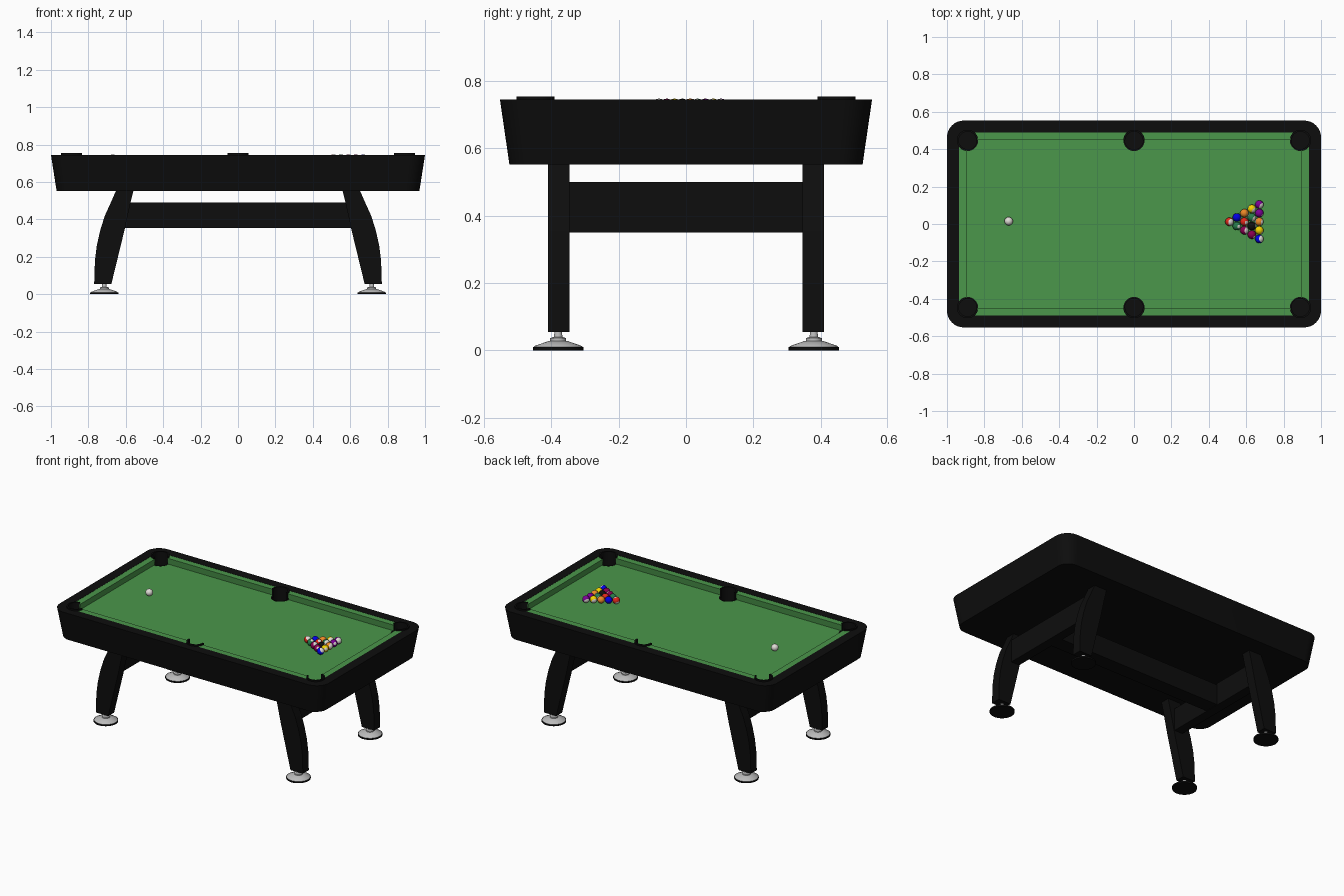
import bpy, bmesh, math, random
from mathutils import Vector, Euler

random.seed(4)
if "Cube" in bpy.data.objects:
    bpy.data.objects.remove(bpy.data.objects["Cube"])

BED_Z, RAIL_Z = 0.703, 0.745


def material(name, rgb, rough=0.6):
    m = bpy.data.materials.new(name)
    m.use_nodes = True
    m.diffuse_color = (*rgb, 1)
    shader = m.node_tree.nodes["Principled BSDF"]
    shader.inputs["Base Color"].default_value = (*rgb, 1)
    shader.inputs["Roughness"].default_value = rough
    return m


black = material("black_lacquer", (0.004, 0.004, 0.004))
felt = material("green_felt", (0.07, 0.31, 0.07), 0.9)
metal = material("pale_metal", (0.5, 0.5, 0.5), 0.4)
ball_mats = {n: material("ball_" + n, c, 0.3) for n, c in {
    "white": (0.75, 0.72, 0.68), "yellow": (0.9, 0.65, 0), "blue": (0, 0, 0.8),
    "red": (0.75, 0.02, 0.01), "purple": (0.2, 0, 0.3), "orange": (0.85, 0.25, 0.02),
    "green": (0.02, 0.2, 0.07), "maroon": (0.25, 0, 0.08), "black": (0.005, 0.005, 0.005)}.items()}


def finish(name, bm, mats, loc=(0, 0, 0), smooth=True):
    bmesh.ops.remove_doubles(bm, verts=bm.verts, dist=1e-5)
    bmesh.ops.recalc_face_normals(bm, faces=bm.faces)
    mesh = bpy.data.meshes.new(name)
    bm.to_mesh(mesh)
    bm.free()
    ob = bpy.data.objects.new(name, mesh)
    ob.location = loc
    bpy.context.collection.objects.link(ob)
    for m in mats:
        mesh.materials.append(m)
    if smooth:
        shade(ob)
    return ob


def activate(ob):
    bpy.ops.object.select_all(action='DESELECT')
    ob.select_set(True)
    bpy.context.view_layer.objects.active = ob


def shade(ob):
    activate(ob)
    bpy.ops.object.shade_smooth_by_angle(angle=math.radians(35))


def bridge(bm, a, b, wrap=True):
    n = len(a)
    for i in range(n if wrap else n - 1):
        j = (i + 1) % n
        bm.faces.new((a[i], a[j], b[j], b[i]))


def rounded_loop(bm, hx, hy, r, z, steps=8):
    """One rounded rectangle of vertices at height z."""
    verts = []
    for k, (sx, sy) in enumerate([(1, 1), (-1, 1), (-1, -1), (1, -1)]):
        for i in range(steps + 1):
            a = math.pi / 2 * (k + i / steps)
            verts.append(bm.verts.new((sx * (hx - r) + r * math.cos(a),
                                       sy * (hy - r) + r * math.sin(a), z)))
    return verts


def loft(name, sections, mat, ring=False):
    """Solid through rounded rectangles, capped or closed into a ring."""
    bm = bmesh.new()
    loops = [rounded_loop(bm, *s) for s in sections]
    for a, b in zip(loops, loops[1:]):
        bridge(bm, a, b)
    if ring:
        bridge(bm, loops[-1], loops[0])
    else:
        bm.faces.new(loops[0])
        bm.faces.new(loops[-1])
    return finish(name, bm, [mat])


def lathe(name, profile, mat, loc, start=0, sweep=math.tau, steps=32, closed=False):
    """Turn a (radius, height) profile around z, fully or through an arc."""
    bm = bmesh.new()
    full = sweep > 6.28
    rings = []
    for i in range(steps if full else steps + 1):
        a = start + sweep * i / steps
        rings.append([bm.verts.new((r * math.cos(a), r * math.sin(a), z)) for r, z in profile])
    for a, b in zip(rings, rings[1:] + (rings[:1] if full else [])):
        bridge(bm, a, b, closed)
    if closed and not full:
        bm.faces.new(rings[0])
        bm.faces.new(rings[-1])
    bmesh.ops.dissolve_degenerate(bm, dist=1e-6, edges=bm.edges)
    return finish(name, bm, [mat], loc)


def box(name, center, size, mat):
    bm = bmesh.new()
    bmesh.ops.create_cube(bm, size=1)
    bmesh.ops.scale(bm, vec=size, verts=bm.verts)
    return finish(name, bm, [mat], center, smooth=False)


# Tapered cabinet with top rail, felt bed and cushion frame
cabinet = loft("cabinet", [(0.97, 0.525, 0.08, 0.553), (1, 0.553, 0.09, RAIL_Z),
                           (0.935, 0.49, 0.02, RAIL_Z), (0.935, 0.49, 0.02, 0.57)], black)
bed = loft("felt_bed", [(0.94, 0.495, 0.02, BED_Z - 0.02), (0.94, 0.495, 0.02, BED_Z)], felt)
top = RAIL_Z - 0.001
cushions = loft("cushions", [(0.937, 0.492, 0.02, BED_Z - 0.005), (0.937, 0.492, 0.02, top),
                             (0.893, 0.449, 0.005, top), (0.898, 0.454, 0.005, BED_Z - 0.005)],
                felt, ring=True)

# Pocket openings
pockets = [(sx * 0.89, sy * 0.447) for sx in (-1, 0, 1) for sy in (-1, 1)]
bm = bmesh.new()
for x, y in pockets:
    made = bmesh.ops.create_cone(bm, cap_ends=True, segments=32, radius1=0.052,
                                 radius2=0.052, depth=0.3)
    bmesh.ops.translate(bm, vec=(x, y, 0.753), verts=made["verts"])
cutter = finish("pocket_cutter", bm, [], smooth=False)
cutter.hide_render = True
for ob in (cabinet, bed, cushions):
    cut = ob.modifiers.new("pockets", 'BOOLEAN')
    cut.operation = 'DIFFERENCE'
    cut.solver = 'EXACT'
    cut.object = cutter
    activate(ob)
    # Cut beneath any smoothing modifier
    bpy.ops.object.modifier_move_to_index(modifier=cut.name, index=0)
    bpy.ops.object.modifier_apply(modifier=cut.name)
bpy.data.objects.remove(cutter)

# Pocket cups and raised rims, open towards the bed
for x, y in pockets:
    lathe("pocket_cup", [(0, 0.605), (0.049, 0.605), (0.049, BED_Z + 0.001),
                         (0.057, BED_Z + 0.001), (0.057, 0.6), (0, 0.6)], black, (x, y, 0))
    sweep = math.radians(250 if x else 190)
    lathe("pocket_rim", [(0.047, 0.69), (0.047, 0.754), (0.057, 0.754), (0.057, 0.69)], black,
          (x, y, 0), math.atan2(math.copysign(1, y), math.copysign(1, x) if x else 0) - sweep / 2,
          sweep, 24, closed=True)

# Curved legs: outer edge downwards, then inner edge upwards
leg_profile = [(0.645, 0.57), (0.68, 0.49), (0.712, 0.42), (0.737, 0.34), (0.755, 0.26),
               (0.765, 0.18), (0.769, 0.055), (0.677, 0.055), (0.604, 0.355),
               (0.577, 0.48), (0.555, 0.57)]
for sx in (-1, 1):
    for sy in (-1, 1):
        bm = bmesh.new()
        near, far = ([bm.verts.new((sx * x, sy * y, z)) for x, z in leg_profile]
                     for y in (0.347, 0.41))
        bridge(bm, near, far)
        bm.faces.new(near)
        bm.faces.new(far)
        finish("leg", bm, [black])
        # Levelling foot
        loc = (sx * 0.715, sy * 0.38, 0)
        lathe("foot_pad", [(0, 0), (0.075, 0), (0.075, 0.01), (0, 0.01)], black, loc)
        lathe("foot_plate", [(0.073, 0.009), (0.07, 0.013), (0.03, 0.027), (0.024, 0.028),
                             (0.024, 0.036), (0.013, 0.04), (0.01, 0.06)], metal, loc)
    box("cross_beam", (sx * 0.64, 0, 0.425), (0.062, 0.71, 0.15), black)
box("long_beam", (0, 0, 0.422), (1.24, 0.1, 0.137), black)


def ball(name, x, y, colour, striped=False):
    """Solid balls carry a pale spot, striped ones a coloured band."""
    r = 0.0226
    bm = bmesh.new()
    bmesh.ops.create_uvsphere(bm, u_segments=24, v_segments=14, radius=r)
    for f in bm.faces:
        h = f.calc_center_median().z / r
        f.material_index = int(abs(h) > 0.55 if striped else h > 0.9)
    ob = finish(name, bm, [ball_mats[colour], ball_mats["white"]], (x, y, BED_Z + r))
    ob.rotation_euler = Euler([random.uniform(0.3, 1.3) for _ in range(3)])


# Racked balls, row by row from the apex; a star marks a striped ball
rack = ["red*", "green blue", "maroon* red orange", "maroon black green* yellow*",
        "blue* yellow orange* purple purple*"]
for row, names in enumerate(rack):
    for i, n in enumerate(names.split()):
        ball("racked_ball", 0.51 + 0.04 * row, 0.012 + 0.046 * (i - row / 2),
             n.strip("*"), "*" in n)
ball("cue_ball", -0.67, 0.015, "white")
